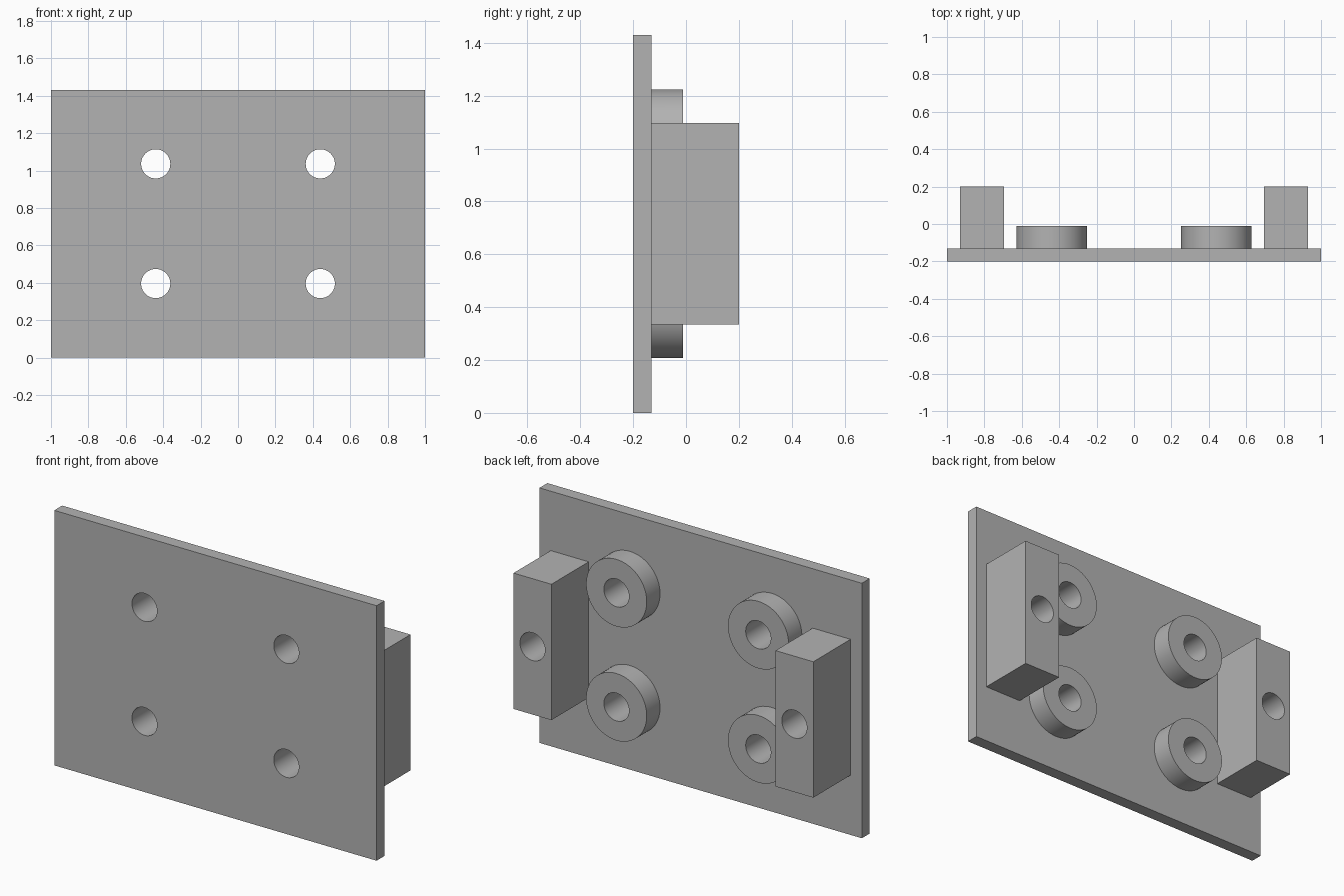
import bpy
import math

cube = bpy.data.objects.get("Cube")
if cube:
    bpy.data.objects.remove(cube, do_unlink=True)

grey = bpy.data.materials.new("plain grey")
grey.use_nodes = True
colour = (0.45, 0.45, 0.45, 1)
grey.diffuse_color = colour
grey.node_tree.nodes["Principled BSDF"].inputs["Base Color"].default_value = colour

FRONT, FACE, BACK = -0.2, -0.13, 0.2   # plate front, plate rear face, block ends
BOSS_END = -0.012
HEIGHT, MID = 1.43, 0.716
SINK = 0.03                            # overlap that welds parts into the plate


def box(name, x0, x1, y0, y1, z0, z1):
    bpy.ops.mesh.primitive_cube_add(
        size=1, location=((x0 + x1) / 2, (y0 + y1) / 2, (z0 + z1) / 2))
    ob = bpy.context.object
    ob.name = name
    ob.scale = (x1 - x0, y1 - y0, z1 - z0)
    bpy.ops.object.transform_apply(location=True, rotation=True, scale=True)
    ob.data.materials.append(grey)
    return ob


def cylinder(name, x, z, radius, y0, y1):
    bpy.ops.mesh.primitive_cylinder_add(
        vertices=64, radius=radius, depth=y1 - y0,
        location=(x, (y0 + y1) / 2, z), rotation=(math.pi / 2, 0, 0))
    ob = bpy.context.object
    ob.name = name
    bpy.ops.object.transform_apply(location=True, rotation=True, scale=True)
    ob.data.materials.append(grey)
    return ob


def combine(target, tool, operation):
    mod = target.modifiers.new(operation, 'BOOLEAN')
    mod.operation = operation
    mod.solver = 'EXACT'
    mod.object = tool
    bpy.context.view_layer.objects.active = target
    bpy.ops.object.modifier_apply(modifier=mod.name)
    bpy.data.objects.remove(tool, do_unlink=True)


# Base plate
plate = box("mounting_plate", -1, 1, FRONT, FACE, 0, HEIGHT)

for side in (-1, 1):
    # Upright block with a blind hole down to the plate
    xs = sorted((side * 0.695, side * 0.93))
    combine(plate, box("side_block", *xs, FACE - SINK, BACK, 0.335, 1.097), 'UNION')
    combine(plate, cylinder("block_hole", side * 0.8125, MID, 0.078, FACE, BACK + 0.1),
            'DIFFERENCE')

    # Round bosses with holes through the plate
    for dz in (-0.32, 0.32):
        x, z = side * 0.44, MID + dz
        combine(plate, cylinder("boss", x, z, 0.188, FACE - SINK, BOSS_END), 'UNION')
        combine(plate, cylinder("boss_hole", x, z, 0.078, FRONT - 0.1, BOSS_END + 0.1),
                'DIFFERENCE')

# Smooth round walls, sharp edges
bpy.ops.object.select_all(action='DESELECT')
plate.select_set(True)
bpy.context.view_layer.objects.active = plate
bpy.ops.object.shade_smooth_by_angle(angle=math.radians(30))
